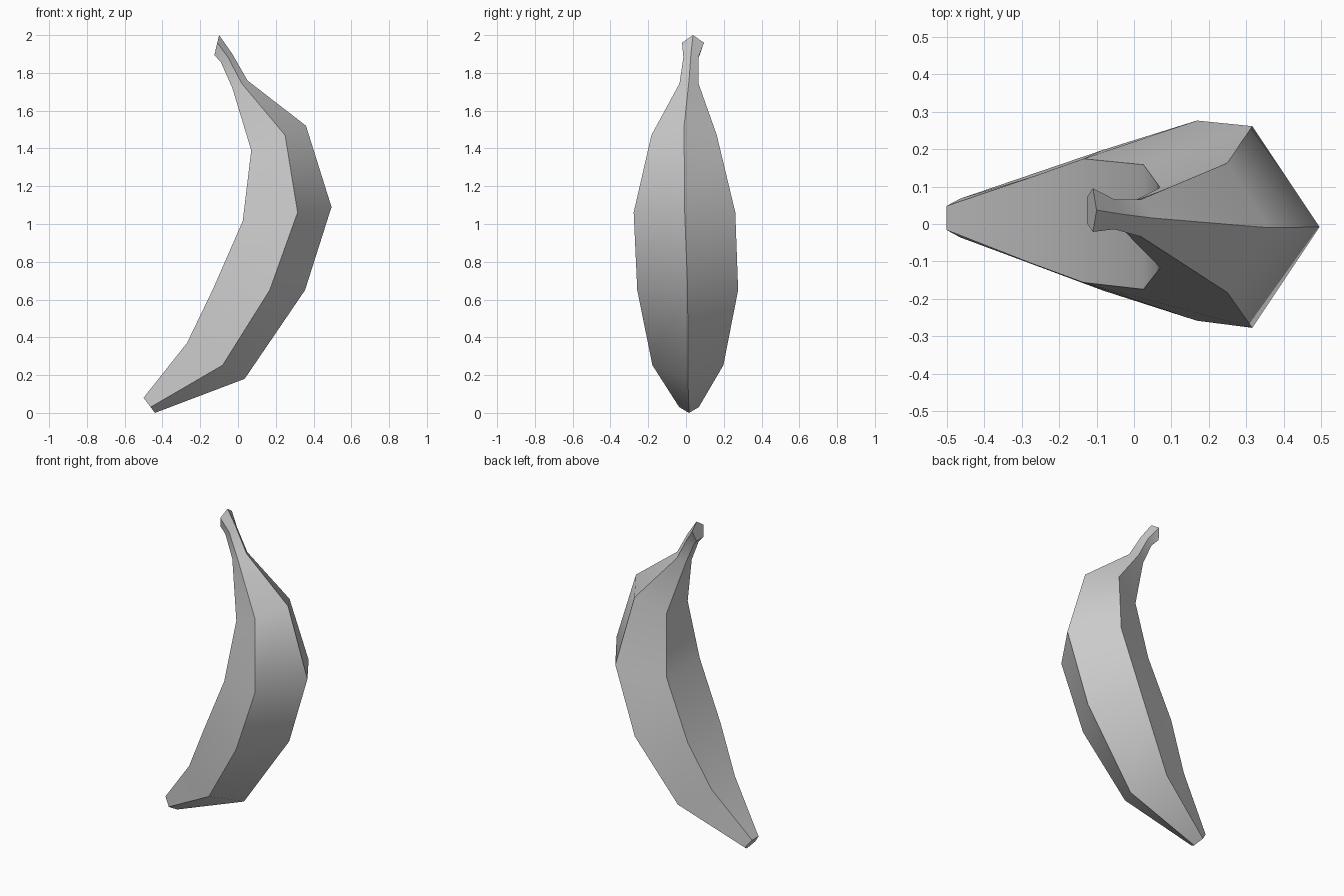
import bpy, bmesh, math
from mathutils import Vector

if "Cube" in bpy.data.objects:
    bpy.data.objects.remove(bpy.data.objects["Cube"])

# Each ring from tip to stem: outer ridge (x, z), inner face (x, z), centre y, half width
RINGS = [
    ((-0.44, 0.00), (-0.50, 0.08), 0.016, 0.052),
    ((0.035, 0.18), (-0.27, 0.37), 0.010, 0.188),
    ((0.355, 0.65), (-0.135, 0.65), 0.009, 0.267),
    ((0.495, 1.09), (0.025, 1.015), -0.008, 0.269),
    ((0.36, 1.52), (0.07, 1.39), -0.010, 0.173),
    ((0.05, 1.76), (-0.03, 1.72), 0.016, 0.050),
    ((-0.03, 1.90), (-0.09, 1.855), 0.026, 0.040),
    ((-0.10, 2.00), (-0.125, 1.895), 0.037, 0.058),
]
SIDES = 5
STEP = 2 * math.pi / SIDES


def add_ring(bm, outer, inner, cy, half):
    """Five-sided section with one corner on the outer ridge."""
    verts = []
    depth = 1 + math.cos(math.pi / SIDES)
    for i in range(SIDES):
        t = (1 - math.cos(i * STEP)) / depth
        p = Vector(outer).lerp(Vector(inner), t)
        y = cy + half * math.sin(i * STEP) / math.sin(STEP)
        verts.append(bm.verts.new((p.x, y, p.y)))
    return verts


# Loft the sections into the fruit, then cap the tip and the stem
bm = bmesh.new()
rings = [add_ring(bm, *r) for r in RINGS]
for a, b in zip(rings, rings[1:]):
    for i in range(SIDES):
        j = (i + 1) % SIDES
        bm.faces.new((a[i], a[j], b[j], b[i]))
bm.faces.new(rings[0])
bm.faces.new(rings[-1])
bmesh.ops.recalc_face_normals(bm, faces=bm.faces[:])

mesh = bpy.data.meshes.new("banana")
bm.to_mesh(mesh)
bm.free()
banana = bpy.data.objects.new("banana", mesh)
bpy.context.collection.objects.link(banana)

# Smooth along the length, sharp on the ridges
bpy.context.view_layer.objects.active = banana
banana.select_set(True)
bpy.ops.object.shade_smooth_by_angle(angle=math.radians(42))
